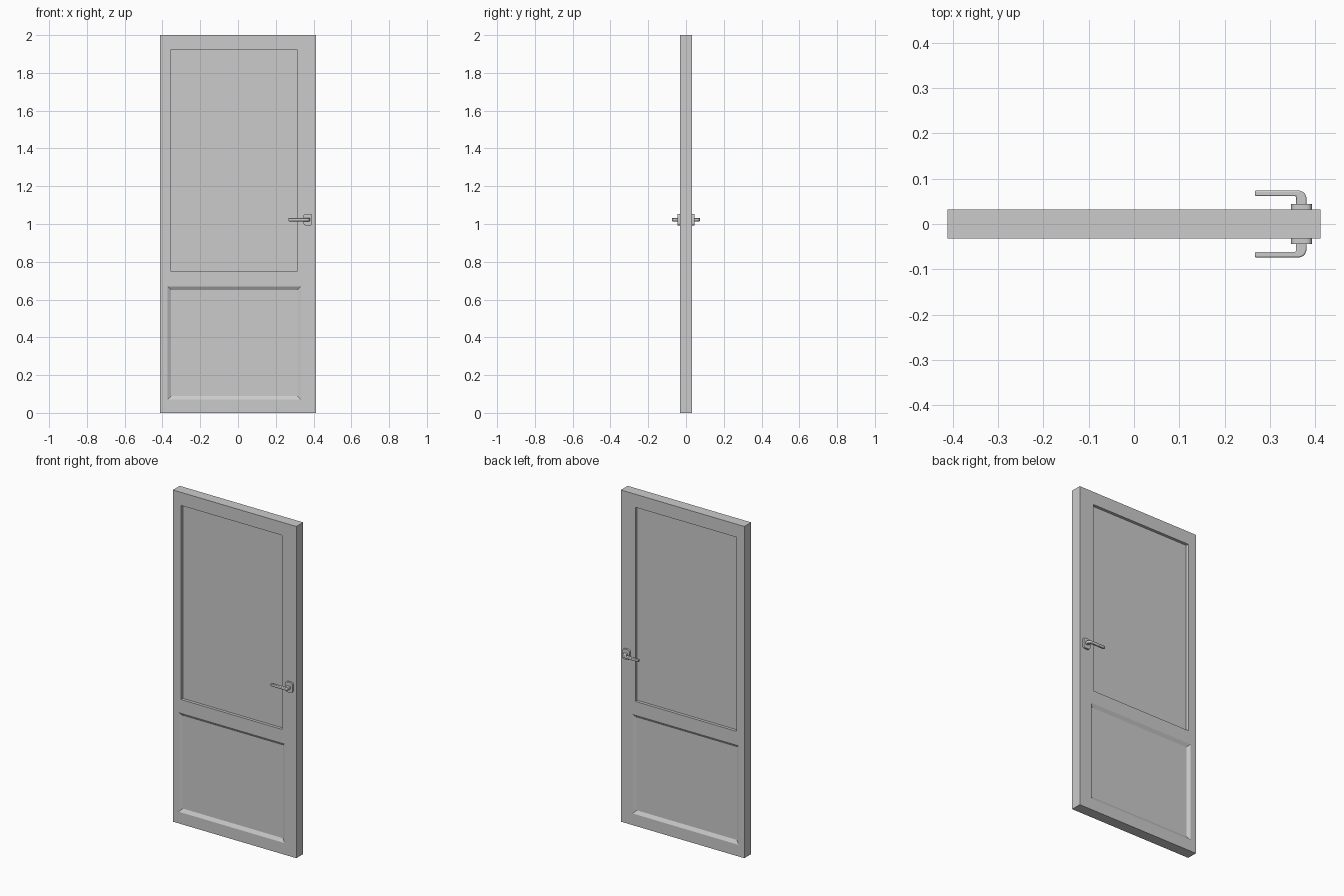
import bpy, bmesh, math
from mathutils import Vector

if "Cube" in bpy.data.objects:
    bpy.data.objects.remove(bpy.data.objects["Cube"])

W, T, H = 0.412, 0.0325, 2.0      # half width, half thickness, height


def make_object(name, bm):
    bmesh.ops.recalc_face_normals(bm, faces=bm.faces)
    mesh = bpy.data.meshes.new(name)
    bm.to_mesh(mesh)
    bm.free()
    obj = bpy.data.objects.new(name, mesh)
    bpy.context.collection.objects.link(obj)
    return obj


def prism(name, points, offset):
    """Extrude a closed outline along an offset."""
    bm = bmesh.new()
    face = bm.faces.new([bm.verts.new(p) for p in points])
    ext = bmesh.ops.extrude_face_region(bm, geom=[face])
    bmesh.ops.translate(bm, vec=Vector(offset),
                        verts=[g for g in ext["geom"] if isinstance(g, bmesh.types.BMVert)])
    return make_object(name, bm)


def rect(x0, x1, z0, z1, y):
    return [(x0, y, z0), (x1, y, z0), (x1, y, z1), (x0, y, z1)]


def frustum(name, outer, inner):
    """Tapered block joining two rectangles."""
    bm = bmesh.new()
    a = [bm.verts.new(p) for p in outer]
    b = [bm.verts.new(p) for p in inner]
    bm.faces.new(a)
    bm.faces.new(b)
    for i in range(4):
        j = (i + 1) % 4
        bm.faces.new((a[i], a[j], b[j], b[i]))
    return make_object(name, bm)


def cut(target, cutter):
    mod = target.modifiers.new("cut", 'BOOLEAN')
    mod.operation = 'DIFFERENCE'
    mod.solver = 'EXACT'
    mod.object = cutter
    bpy.context.view_layer.objects.active = target
    bpy.ops.object.modifier_apply(modifier=mod.name)
    bpy.data.objects.remove(cutter)


# Door leaf with an upper opening and bevelled lower panels on both faces
leaf = prism("door_leaf", rect(-W, W, 0, H, -T), (0, 2 * T, 0))
opening = (-0.358, 0.315, 0.751, 1.921)
cut(leaf, prism("opening_cutter", rect(*opening, -0.1), (0, 0.2, 0)))
bevel, depth = 0.020, 0.012
x0, x1, z0, z1 = -0.374, 0.334, 0.070, 0.670
for s in (-1, 1):
    e = bevel / depth * 0.01      # widen slightly as the cutter leaves the face
    cut(leaf, frustum("panel_cutter",
                      rect(x0 - e, x1 + e, z0 - e, z1 + e, s * (T + 0.01)),
                      rect(x0 + bevel, x1 - bevel, z0 + bevel, z1 - bevel, s * (T - depth))))

# Recessed upper panel
prism("upper_panel", rect(*opening, -0.015), (0, 0.03, 0))

# Handles, one on each face
HX, HZ = 0.370, 1.023
for s, side in ((-1, "front"), (1, "back")):
    # Rounded rectangular plate
    hw, hh, r = 0.023, 0.031, 0.012
    outline = []
    for q, (cx, cz) in enumerate(((1, 1), (-1, 1), (-1, -1), (1, -1))):
        for k in range(5):
            a = math.radians(90 * q + 22.5 * k)
            outline.append((HX + cx * (hw - r) + r * math.cos(a), s * (T - 0.001),
                            HZ + cz * (hh - r) + r * math.sin(a)))
    plate = prism(side + "_handle_plate", outline, (0, s * 0.0125, 0))

    # Lever: short neck turning a rounded corner into a flat grip
    R, right, outer, grip = 0.018, 0.381, 0.074, 0.0615
    profile = [(0.358, 0.040), (right, 0.040)]
    for k in range(6):
        a = math.radians(18 * k)
        profile.append((right - R + R * math.cos(a), outer - R + R * math.sin(a)))
    profile += [(0.267, outer), (0.267, grip), (0.358, grip)]
    lever = prism(side + "_lever", [(x, s * y, HZ - 0.0085) for x, y in profile], (0, 0, 0.017))
    mod = lever.modifiers.new("soft_edges", 'BEVEL')
    mod.width, mod.segments, mod.limit_method = 0.003, 2, 'ANGLE'
    mod.angle_limit = math.radians(40)

    for obj in (plate, lever):
        bpy.ops.object.select_all(action='DESELECT')
        obj.select_set(True)
        bpy.context.view_layer.objects.active = obj
        bpy.ops.object.shade_smooth_by_angle(angle=math.radians(30))
